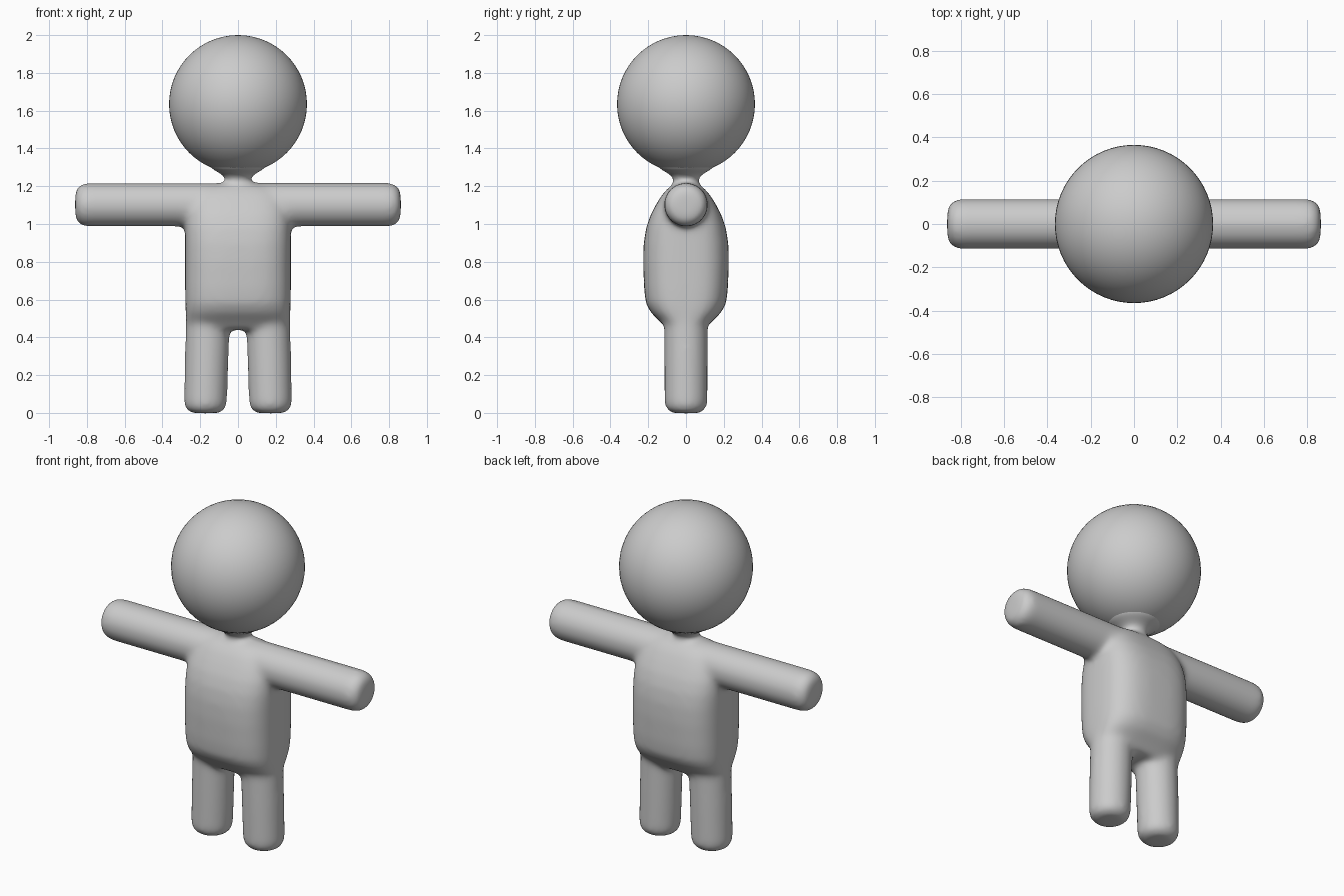
import bpy, bmesh, math
from mathutils import Matrix, Vector

cube = bpy.data.objects.get("Cube")
if cube:
    bpy.data.objects.remove(cube, do_unlink=True)

grey = bpy.data.materials.new("plain grey")
grey.use_nodes = True
COLOUR = (0.6, 0.6, 0.6, 1)
grey.diffuse_color = COLOUR
grey.node_tree.nodes["Principled BSDF"].inputs["Base Color"].default_value = COLOUR


def make_object(name, bm):
    bmesh.ops.recalc_face_normals(bm, faces=bm.faces)
    for face in bm.faces:
        face.smooth = True
    mesh = bpy.data.meshes.new(name)
    bm.to_mesh(mesh)
    bm.free()
    mesh.materials.append(grey)
    obj = bpy.data.objects.new(name, mesh)
    bpy.context.collection.objects.link(obj)
    return obj


def loft(bm, sections, matrix=Matrix(), power=2, sides=48):
    """Closed skin through (height, half width, half depth, x offset) sections."""
    rings = []
    for z, rx, ry, x in sections:
        ring = []
        for i in range(sides):
            a = math.tau * i / sides
            c, s = math.cos(a), math.sin(a)
            p = Vector((x + rx * math.copysign(abs(c) ** (2 / power), c),
                        ry * math.copysign(abs(s) ** (2 / power), s), z))
            ring.append(bm.verts.new(matrix @ p))
        rings.append(ring)
    for low, high in zip(rings, rings[1:]):
        for i in range(sides):
            j = (i + 1) % sides
            bm.faces.new((low[i], low[j], high[j], high[i]))
    bm.faces.new(rings[0][::-1])
    bm.faces.new(rings[-1])


def rounded_end(radius, bevel, start, x=0):
    """Sections of a limb's blunt rounded tip, from the flat end inwards."""
    out = []
    for i in range(7):
        a = math.pi / 2 * i / 6
        r = radius - bevel + bevel * math.sin(a)
        out.append((start + bevel * (1 - math.cos(a)), r, r, x))
    return out


body = bmesh.new()

# Torso: flat-sided from the front, egg-shaped from the side
loft(body, [(0.44, 0.25, 0.10, 0), (0.48, 0.272, 0.135, 0), (0.53, 0.277, 0.185, 0),
            (0.58, 0.279, 0.213, 0), (0.66, 0.28, 0.222, 0), (0.80, 0.28, 0.227, 0),
            (0.90, 0.28, 0.224, 0), (0.98, 0.28, 0.211, 0), (1.05, 0.275, 0.187, 0),
            (1.11, 0.26, 0.155, 0), (1.16, 0.23, 0.123, 0), (1.195, 0.18, 0.09, 0),
            (1.215, 0.11, 0.05, 0)], power=3)

# Neck, flaring into the head
loft(body, [(1.12, 0.09, 0.09, 0), (1.20, 0.075, 0.075, 0), (1.225, 0.066, 0.066, 0),
            (1.25, 0.07, 0.07, 0), (1.27, 0.10, 0.10, 0), (1.285, 0.13, 0.13, 0),
            (1.305, 0.155, 0.155, 0), (1.36, 0.16, 0.16, 0)])

# Arms and legs, mirrored
for side in (1, -1):
    arm = Matrix.Translation((0, 0, 1.102)) @ Matrix.Rotation(side * math.pi / 2, 4, "Y")
    tip = [(-z, rx, ry, x) for z, rx, ry, x in rounded_end(0.116, 0.06, -0.862)]
    loft(body, tip + [(0.0, 0.116, 0.116, 0)], arm)
    foot = rounded_end(0.114, 0.055, -0.002, side * 0.172)
    loft(body, foot + [(0.28, 0.116, 0.115, side * 0.166),
                       (0.46, 0.117, 0.115, side * 0.16),
                       (0.60, 0.117, 0.115, side * 0.16)])

body_obj = make_object("body", body)
# Fuse the parts into one skin and soften the joints
fuse = body_obj.modifiers.new("fuse", "REMESH")
fuse.mode = "VOXEL"
fuse.voxel_size = 0.014
fuse.use_smooth_shade = True
soften = body_obj.modifiers.new("soften", "SMOOTH")
soften.factor = 0.5
soften.iterations = 22

# Head
head = bmesh.new()
bmesh.ops.create_uvsphere(head, u_segments=64, v_segments=32, radius=0.365,
                          matrix=Matrix.Translation((0, 0, 1.635)))
make_object("head", head)
